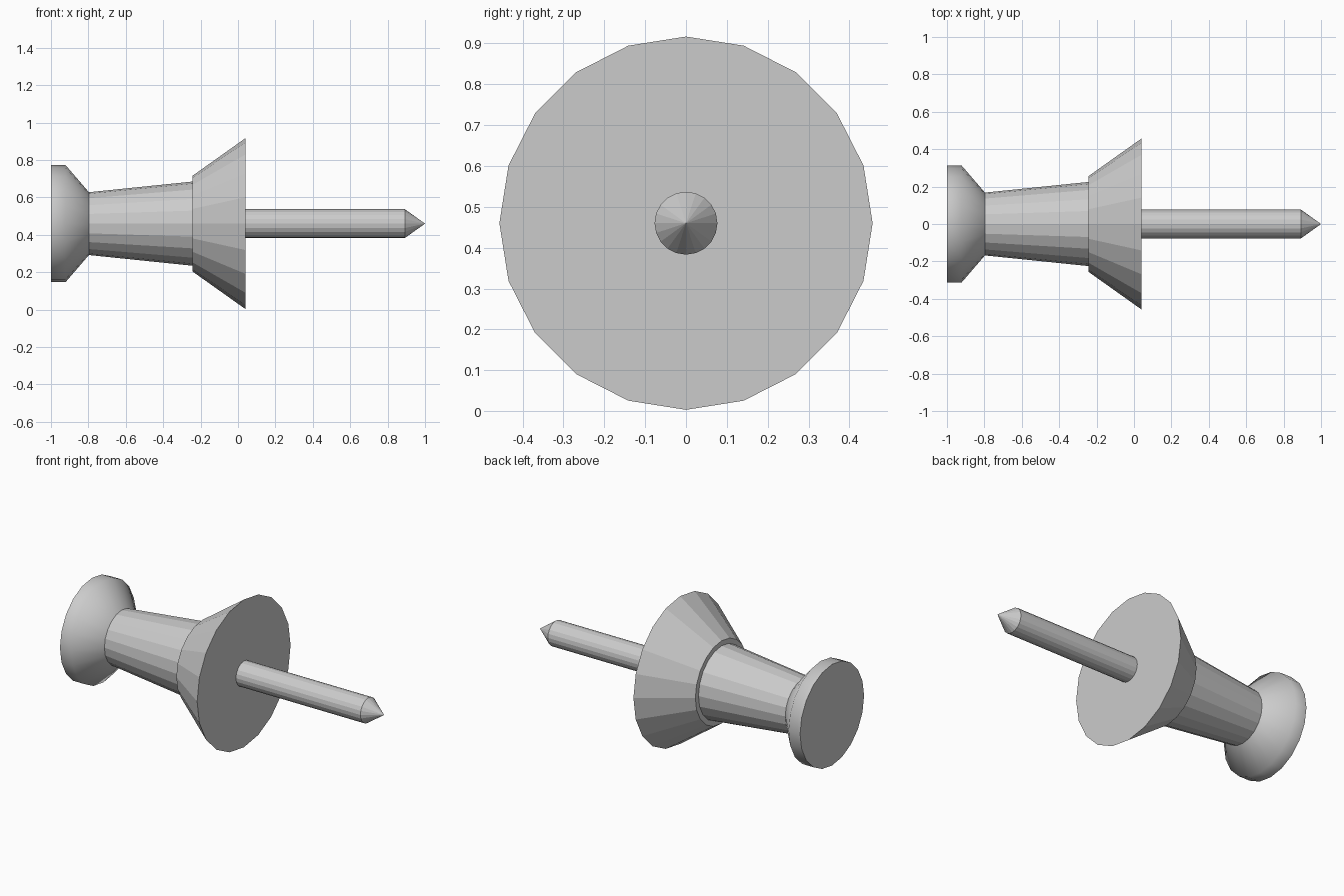
import bpy, bmesh
from math import cos, sin, pi

if "Cube" in bpy.data.objects:
    bpy.data.objects.remove(bpy.data.objects["Cube"])

AXIS_Z = 0.46
SIDES = 20


def lathe(name, profile, smooth=False):
    """Revolve (x, radius) points about the long axis; close the ends."""
    bm = bmesh.new()
    rings = []
    for x, r in profile:
        if r == 0:
            rings.append([bm.verts.new((x, 0, AXIS_Z))])
        else:
            rings.append([bm.verts.new((x, r * cos(2 * pi * i / SIDES),
                                        AXIS_Z + r * sin(2 * pi * i / SIDES)))
                          for i in range(SIDES)])
    for a, b in zip(rings, rings[1:]):
        for i in range(SIDES):
            j = (i + 1) % SIDES
            if len(b) == 1:
                f = bm.faces.new((a[i], a[j], b[0]))
            else:
                f = bm.faces.new((a[i], a[j], b[j], b[i]))
            f.smooth = smooth
    caps = [bm.faces.new(r) for r in (rings[0], rings[-1]) if len(r) > 1]
    bmesh.ops.recalc_face_normals(bm, faces=bm.faces)
    # keep the flat end caps crisp
    for f in caps:
        for e in f.edges:
            e.smooth = False
    me = bpy.data.meshes.new(name)
    bm.to_mesh(me)
    bm.free()
    ob = bpy.data.objects.new(name, me)
    bpy.context.collection.objects.link(ob)
    return ob


# Rounded thumb head
lathe("head", [(-1.0, 0.313), (-0.922, 0.313), (-0.797, 0.168)], smooth=True)
# Tapered grip
lathe("grip", [(-0.797, 0.168), (-0.243, 0.225)])
# Flared collar
lathe("collar", [(-0.243, 0.256), (0.04, 0.457)])
# Pin with pointed tip
lathe("pin", [(0.04, 0.077), (0.892, 0.077), (1.0, 0)])
